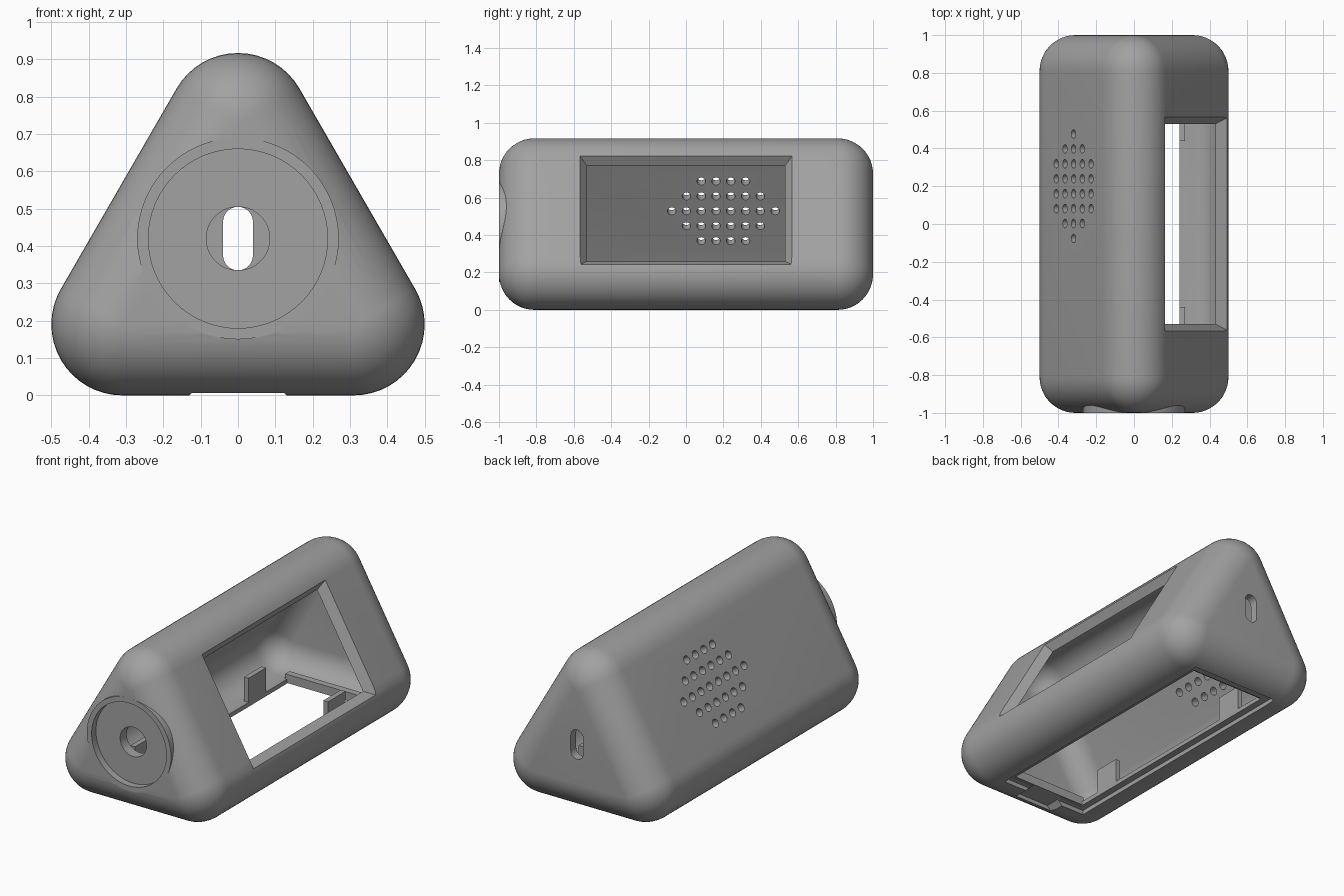
import bpy, bmesh
from math import radians, cos, sin, pi
from mathutils import Vector, Matrix

if "Cube" in bpy.data.objects:
    bpy.data.objects.remove(bpy.data.objects["Cube"], do_unlink=True)

grey = bpy.data.materials.new("mid_grey")
grey.use_nodes = True
colour = (0.36, 0.36, 0.36, 1)
grey.diffuse_color = colour
grey.node_tree.nodes["Principled BSDF"].inputs["Base Color"].default_value = colour

CORNERS = [(-0.31, 0.19), (0.31, 0.19), (0, 0.727)]   # centres of the rounded long edges


def make(name, bm):
    bmesh.ops.recalc_face_normals(bm, faces=bm.faces)
    mesh = bpy.data.meshes.new(name)
    bm.to_mesh(mesh)
    bm.free()
    mesh.materials.append(grey)
    ob = bpy.data.objects.new(name, mesh)
    bpy.context.collection.objects.link(ob)
    return ob


def hull(name, points):
    bm = bmesh.new()
    for p in points:
        bm.verts.new(p)
    bmesh.ops.remove_doubles(bm, verts=bm.verts, dist=1e-5)
    res = bmesh.ops.convex_hull(bm, input=bm.verts)
    bmesh.ops.delete(bm, geom=[v for v in bm.verts if not v.link_faces], context='VERTS')
    bmesh.ops.dissolve_limit(bm, angle_limit=radians(0.3), verts=bm.verts, edges=bm.edges)
    return make(name, bm)


def box(name, x0, x1, y0, y1, z0, z1):
    return hull(name, [(x, y, z) for x in (x0, x1) for y in (y0, y1) for z in (z0, z1)])


def rounded_prism(name, r, y0, y1, steps=12):
    """Triangular prism with ball-rounded edges and corners."""
    pts = []
    for cx, cz in CORNERS:
        for yc, side in ((y0 + r, -1), (y1 - r, 1)):
            for i in range(steps + 1):
                lat = pi / 2 * i / steps
                for k in range(48):
                    a = 2 * pi * k / 48
                    pts.append((cx + r * cos(lat) * cos(a), yc + side * r * sin(lat),
                                cz + r * cos(lat) * sin(a)))
    return hull(name, pts)


def disc_y(name, r, y0, y1, zs=(0.42,), n=64):
    """Cylinder along y, or a pill when two heights are given."""
    return hull(name, [(r * cos(2 * pi * k / n), y, z + r * sin(2 * pi * k / n))
                       for y in (y0, y1) for z in zs for k in range(n)])


def boolean(target, tool, op='DIFFERENCE'):
    mod = target.modifiers.new(op.lower(), 'BOOLEAN')
    mod.operation, mod.object, mod.solver = op, tool, 'EXACT'
    bpy.context.view_layer.objects.active = target
    bpy.ops.object.modifier_apply(modifier=mod.name)
    bpy.data.objects.remove(tool, do_unlink=True)


# Shell with the round boss on its front, hollowed out
body = rounded_prism("case_body", 0.19, -1, 1)
boolean(body, disc_y("boss", 0.27, -1, -0.93), 'UNION')
boolean(body, rounded_prism("cavity", 0.14, -0.9, 0.95, 8))

# Front dial recess, front hole and rear slot
boolean(body, disc_y("recess", 0.24, -1.1, -0.96))
boolean(body, disc_y("front_hole", 0.085, -1.1, -0.8))
boolean(body, disc_y("rear_slot", 0.04, 0.85, 1.1, (0.375, 0.465), 32))

# Sloped faces: s runs up the slope, d goes inwards
MID = Vector((0.32, 0, 0.553))
UP = Vector((-0.5, 0, 0.866))
IN = Vector((-0.866, 0, -0.5))


def on_slope(s, y, d):
    return MID + UP * s + IN * d + Vector((0, y, 0))


# Screen window with bevelled rim
def window(name, *rings):
    return hull(name, [on_slope(s, y, d) for lo, hi, w, d in rings
                       for s in (lo, hi) for y in (-w, w)])


boolean(body, window("window_bevel", (-0.38, 0.322, 0.58, -0.02), (-0.31, 0.28, 0.53, 0.05)))
boolean(body, window("window_hole", (-0.31, 0.28, 0.53, 0.04), (-0.31, 0.28, 0.53, 0.1)))

# Speaker holes through the opposite slope
bm = bmesh.new()
axis = Vector((0.866, 0, -0.5))
turn = axis.to_track_quat('Z', 'Y').to_matrix().to_4x4()
for row, count in zip(range(-2, 3), (4, 6, 8, 6, 4)):
    for i in range(count):
        p = on_slope(row * 0.092, 0.2 + (i - (count - 1) / 2) * 0.079, 0.02)
        p.x = -p.x
        bmesh.ops.create_cone(bm, cap_ends=True, segments=20, radius1=0.023, radius2=0.023,
                              depth=0.14, matrix=Matrix.Translation(p) @ turn)
boolean(body, make("speaker_holes", bm))

# Bottom hatch opening, its stepped seat and the finger notch
boolean(body, box("hatch_hole", -0.24, 0.24, -0.74, 0.8, -0.1, 0.12))
boolean(body, box("hatch_seat", -0.28, 0.28, -0.77, 0.86, -0.1, 0.025))
boolean(body, hull("finger_notch", [(sx * x, y, z) for sx in (-1, 1) for y in (-0.86, -0.7)
                                    for x, z in ((0.14, -0.01), (0.1, 0.03))]))

# Inner clips beside the hatch and a cross bar at each end
parts = [body]
for sx, side in ((-1, "right"), (1, "left")):
    for sy, end in ((-1, "front"), (1, "rear")):
        xs = sorted((sx * 0.24, sx * 0.27))
        ys = sorted((sy * 0.44, sy * 0.6))
        parts.append(box(f"{end}_{side}_clip", *xs, *ys, 0.03, 0.19))
parts.append(box("rear_cross_bar", -0.25, 0.25, 0.79, 0.83, 0.03, 0.08))
parts.append(box("front_cross_bar", -0.25, 0.25, -0.78, -0.73, 0.03, 0.08))

bpy.ops.object.select_all(action='DESELECT')
for ob in parts:
    ob.select_set(True)
bpy.context.view_layer.objects.active = body
bpy.ops.object.shade_smooth_by_angle(angle=radians(25))
